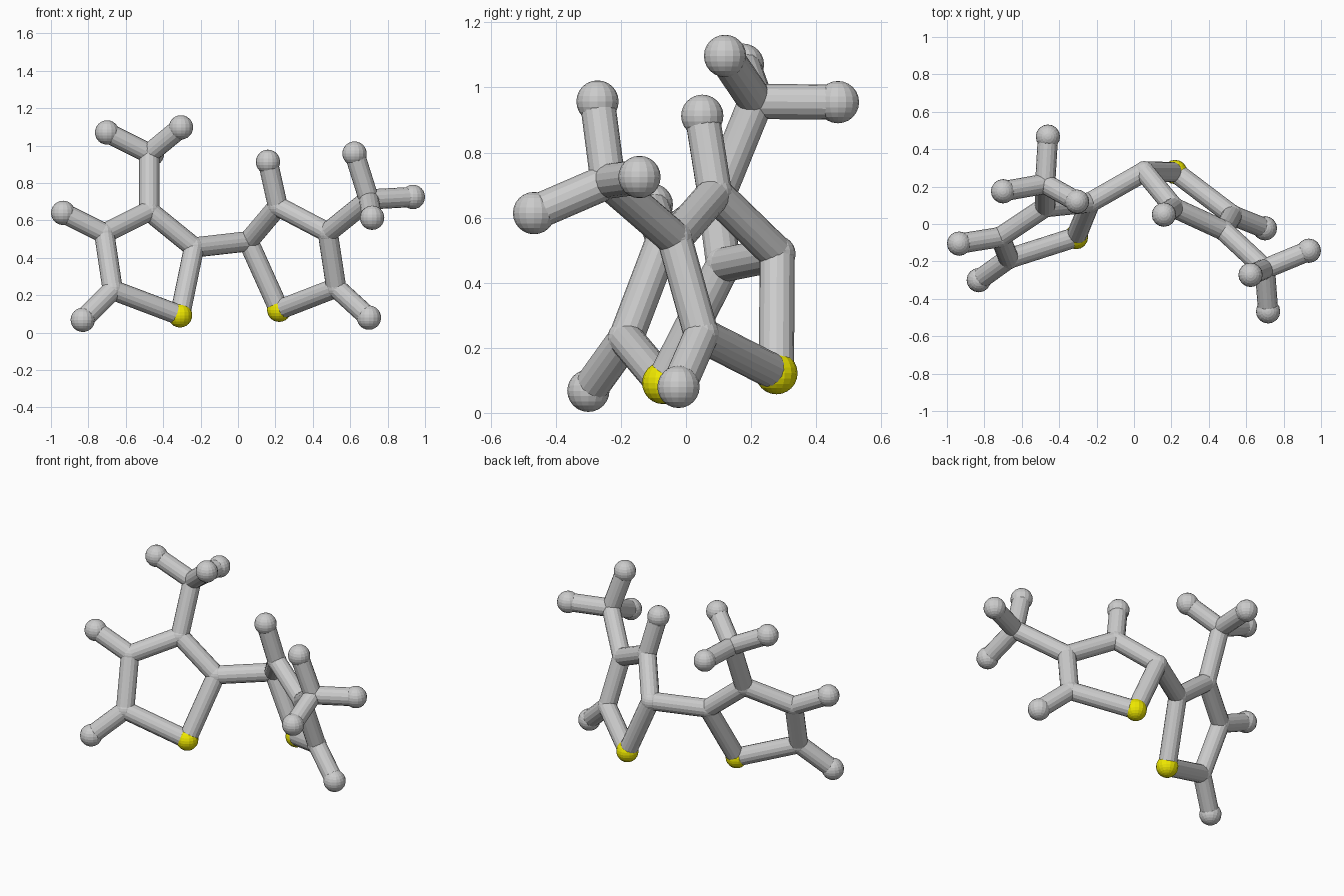
import bpy
from mathutils import Vector

if "Cube" in bpy.data.objects:
    bpy.data.objects.remove(bpy.data.objects["Cube"])

BALL, BOND = 0.065, 0.054

# Atom positions: left ring (a), right ring (b)
atoms = {
    "sulfur_a": (-.31, -.07, .092),
    "ring_a2": (-.235, .115, .455),
    "ring_a3": (-.475, .09, .65),
    "ring_a4": (-.715, -.07, .53),
    "ring_a5": (-.67, -.185, .228),
    "methyl_a": (-.475, .215, .957),
    "hydrogen_a1": (-.70, .175, 1.07),
    "hydrogen_a2": (-.305, .12, 1.097),
    "hydrogen_a3": (-.46, .467, .955),
    "hydrogen_a4": (-.935, -.105, .64),
    "hydrogen_a5": (-.83, -.30, .068),
    "sulfur_b": (.22, .278, .122),
    "ring_b2": (.055, .28, .488),
    "ring_b3": (.213, .088, .675),
    "ring_b4": (.48, -.035, .535),
    "ring_b5": (.525, .047, .24),
    "methyl_b": (.70, -.24, .712),
    "hydrogen_b1": (.623, -.272, .957),
    "hydrogen_b2": (.935, -.143, .725),
    "hydrogen_b3": (.717, -.467, .614),
    "hydrogen_b4": (.16, .05, .913),
    "hydrogen_b5": (.70, -.023, .08),
}
bonds = ["ring_a2 ring_b2"]
for s in "ab":
    ring = [f"sulfur_{s}"] + [f"ring_{s}{i}" for i in range(2, 6)]
    bonds += [f"{p} {q}" for p, q in zip(ring, ring[1:] + ring[:1])]
    bonds += [f"methyl_{s} hydrogen_{s}{i}" for i in (1, 2, 3)]
    bonds.append(f"ring_{s}5 hydrogen_{s}5")
bonds += ["ring_a3 methyl_a", "ring_a4 hydrogen_a4",
          "ring_b4 methyl_b", "ring_b3 hydrogen_b4"]

yellow = bpy.data.materials.new("yellow")
yellow.diffuse_color = (0.85, 0.8, 0.0, 1)
yellow.use_nodes = True
yellow.node_tree.nodes["Principled BSDF"].inputs["Base Color"].default_value = yellow.diffuse_color

# Balls: carbons are flush with the bonds, the others stand proud
for name, pos in atoms.items():
    carbon = name.startswith(("ring", "methyl"))
    bpy.ops.mesh.primitive_uv_sphere_add(
        segments=16, ring_count=12, radius=BOND + .003 if carbon else BALL, location=pos)
    ob = bpy.context.object
    ob.name = name + "_ball"
    if name.startswith("sulfur"):
        ob.data.materials.append(yellow)

# Rods joining the atoms
for pair in bonds:
    p, q = pair.split()
    a, b = Vector(atoms[p]), Vector(atoms[q])
    d = b - a
    bpy.ops.mesh.primitive_cylinder_add(
        vertices=16, radius=BOND, depth=d.length, location=(a + b) / 2,
        rotation=d.to_track_quat("Z", "Y").to_euler())
    bpy.context.object.name = f"bond_{p}_{q}"
